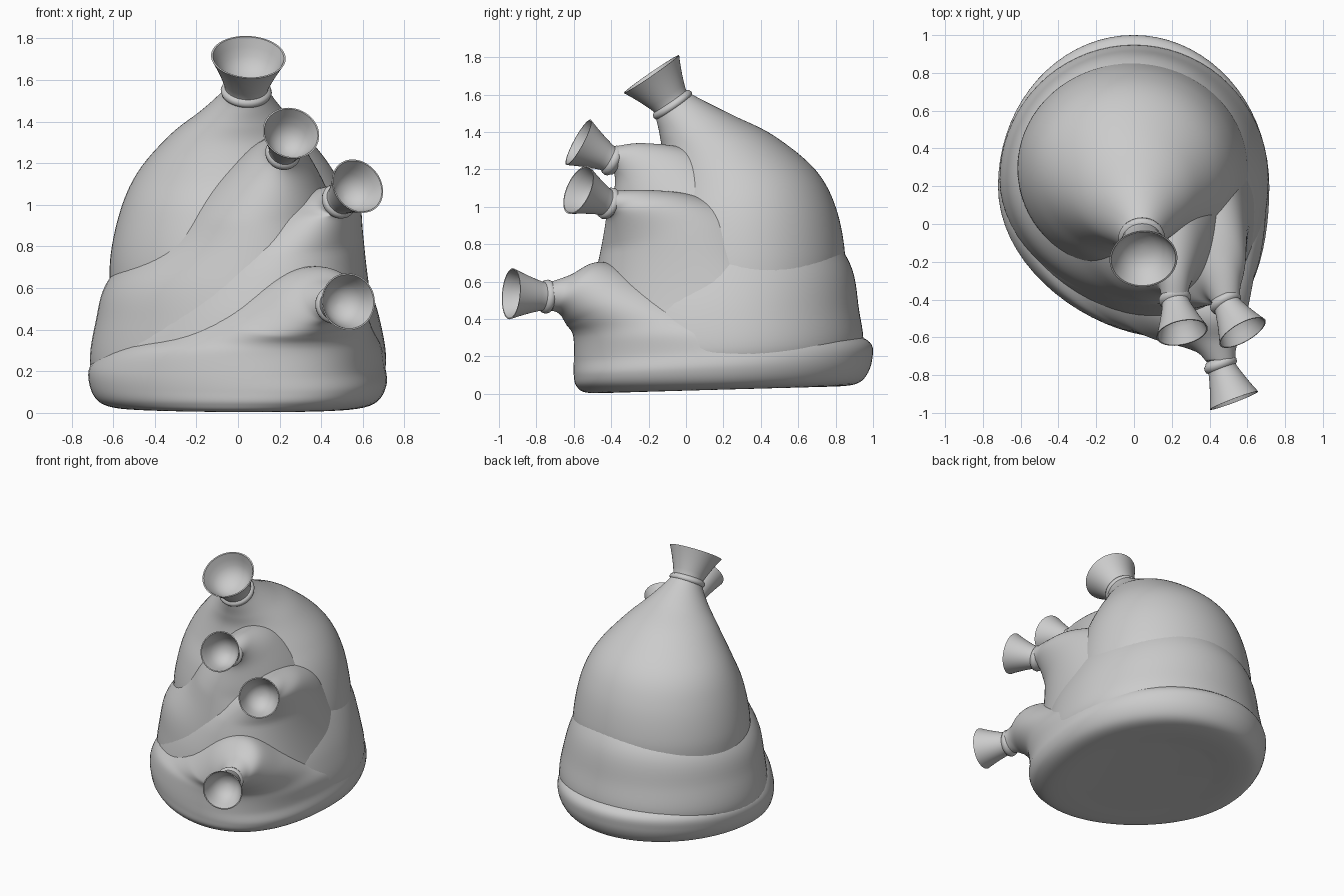
import bpy, bmesh, math
from mathutils import Vector

if "Cube" in bpy.data.objects:
    bpy.data.objects.remove(bpy.data.objects["Cube"])

SEG, SUB = 72, 7


def finish(bm, name, angle):
    bmesh.ops.recalc_face_normals(bm, faces=bm.faces)
    me = bpy.data.meshes.new(name)
    bm.to_mesh(me)
    bm.free()
    ob = bpy.data.objects.new(name, me)
    bpy.context.collection.objects.link(ob)
    bpy.ops.object.select_all(action='DESELECT')
    ob.select_set(True)
    bpy.context.view_layer.objects.active = ob
    bpy.ops.object.shade_smooth_by_angle(angle=math.radians(angle))
    return ob


def skin(rows, name, angle):
    """Bridge closed rings of points and cap both ends."""
    bm = bmesh.new()
    vs = [[bm.verts.new(p) for p in row] for row in rows]
    n = len(rows[0])
    for a, b in zip(vs, vs[1:]):
        for i in range(n):
            j = (i + 1) % n
            bm.faces.new((a[i], a[j], b[j], b[i]))
    bm.faces.new(vs[0])
    bm.faces.new(vs[-1])
    return finish(bm, name, angle)


def spline(keys):
    """Catmull-Rom through rows of numbers."""
    out = []
    for i in range(len(keys) - 1):
        p0, p1, p2 = keys[max(i - 1, 0)], keys[i], keys[i + 1]
        p3 = keys[min(i + 2, len(keys) - 1)]
        for s in range(SUB):
            t = s / SUB
            out.append([0.5 * (2 * b + (c - a) * t + (2 * a - 5 * b + 4 * c - d) * t * t
                               + (3 * b - a - 3 * c + d) * t ** 3)
                        for a, b, c, d in zip(p0, p1, p2, p3)])
    out.append(keys[-1])
    return out


def bag(name, keys, skew):
    """Loft tilted ovals: front y, front z, back y, back z, centre x, half width."""
    rows = []
    for fy, fz, by, bz, cx, rx in spline(keys):
        row = []
        for i in range(SEG):
            a = 2 * math.pi * i / SEG
            c, s = math.cos(a), math.sin(a)
            k = (s + 1) / 2
            x = cx + rx * c + skew * max(0, rx - 0.35) * max(0, -s) ** 2
            row.append((x, fy + (by - fy) * k, fz + (bz - fz) * k))
        rows.append(row)
    return skin(rows, name, 60)


def cup(name, neck, mouth, r, R):
    """Tied neck bead and flared, hollow mouth turned around the neck axis."""
    neck, mouth = Vector(neck), Vector(mouth)
    axis = mouth - neck
    q = axis.to_track_quat('Z', 'Y')
    L = axis.length
    prof = [(r * .95, -.2), (r * 1.04, -.14), (r * 1.18, -.1), (r * 1.23, -.03),
            (r * 1.18, .05), (r * 1.05, .09), (r * 1.07, .15)]
    for i in range(1, 8):
        t = i / 7
        prof.append((r * 1.07 + (R - r * 1.07) * (t * .8 + t * t * .2), .15 + .85 * t))
    prof += [(R * .95, 1.0), (R * .84, .78), (R * .72, .58), (R * .56, .42),
             (R * .36, .32), (R * .15, .27), (R * .02, .26)]
    rows = [[neck + q @ Vector((p * math.cos(2 * math.pi * i / 48),
                                p * math.sin(2 * math.pi * i / 48), h * L))
             for i in range(48)] for p, h in prof]
    return skin(rows, name, 50)


# Uppermost bag, rising to the tall neck
bag("top_bag", [
    (-.26, .45, .84, .55, 0, .61), (-.26, .72, .85, .75, -.01, .605),
    (-.22, .95, .80, 1.0, -.01, .555), (-.16, 1.12, .69, 1.2, -.01, .47),
    (-.13, 1.28, .47, 1.38, 0, .33), (-.14, 1.38, .25, 1.49, .02, .21),
    (-.155, 1.45, .08, 1.575, .035, .13), (-.165, 1.49, .0, 1.62, .04, .10)], 0)

# Second bag, wrapped around the first
bag("second_bag", [
    (-.42, .06, .86, .1, 0, .64), (-.47, .2, .945, .25, 0, .71),
    (-.46, .42, .925, .45, 0, .685), (-.44, .6, .875, .7, 0, .615),
    (-.42, .8, .70, .92, .07, .44), (-.40, .98, .35, 1.15, .13, .30),
    (-.38, 1.12, .05, 1.3, .18, .17), (-.385, 1.18, -.22, 1.34, .21, .09),
    (-.40, 1.19, -.37, 1.325, .215, .07)], .4)

# Third bag, pulled towards the right
bag("third_bag", [
    (-.48, .06, .8, .1, .02, .64), (-.52, .22, .9, .25, 0, .69),
    (-.51, .45, .8, .5, .05, .6), (-.48, .65, .6, .72, .15, .47),
    (-.45, .8, .35, .95, .28, .32), (-.43, .92, .05, 1.06, .39, .2),
    (-.43, .95, -.2, 1.09, .455, .11), (-.435, .95, -.395, 1.085, .485, .075)], .5)

# Bottom bag, a shallow dish with a forward neck
bag("bottom_bag", [
    (-.3, .01, .6, .045, 0, .40), (-.52, .005, .82, .04, 0, .57),
    (-.585, .04, .94, .07, 0, .67), (-.6, .1, .995, .18, 0, .715),
    (-.6, .18, .965, .29, 0, .705), (-.6, .28, .7, .36, .05, .64),
    (-.61, .33, .3, .46, .15, .5), (-.64, .37, -.15, .61, .27, .34),
    (-.67, .42, -.45, .705, .37, .2), (-.70, .44, -.62, .635, .43, .11),
    (-.735, .445, -.72, .6, .46, .078)], .5)

# Flared mouths
for name, neck, mouth, r, R in [
        ("top_mouth", (.04, -.075, 1.55), (.05, -.185, 1.71), .10, .18),
        ("second_mouth", (.217, -.40, 1.25), (.255, -.575, 1.345), .07, .138),
        ("third_mouth", (.487, -.42, 1.02), (.575, -.575, 1.09), .072, .138),
        ("bottom_mouth", (.46, -.75, .52), (.53, -.935, .535), .074, .137)]:
    cup(name, neck, mouth, r, R)
